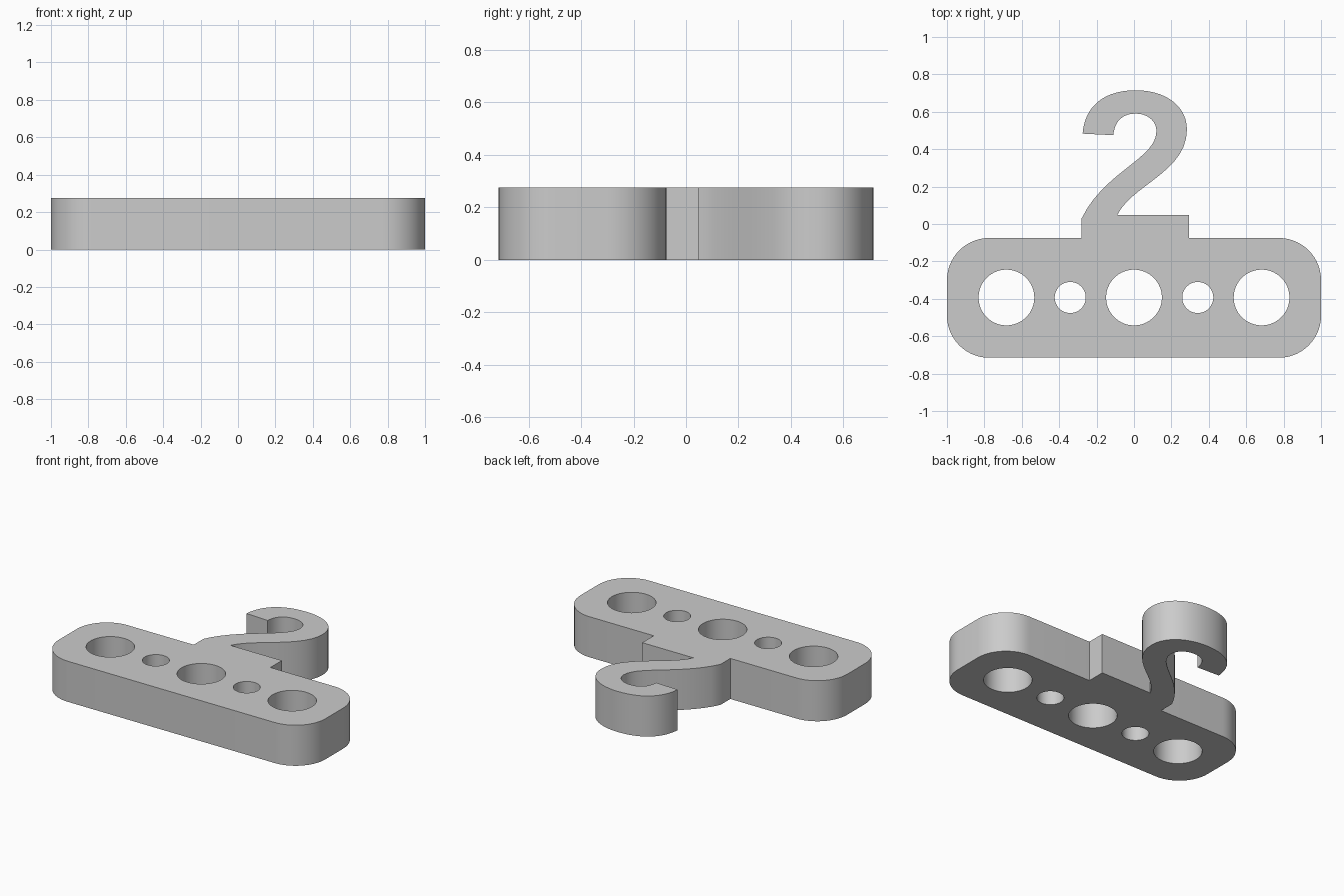
import bpy, bmesh, math
from mathutils import Vector
from mathutils.geometry import interpolate_bezier

old = bpy.data.objects.get("Cube")
if old:
    bpy.data.objects.remove(old, do_unlink=True)

HEIGHT = 0.275
PLATE_BOTTOM, PLATE_TOP, CORNER = -0.715, -0.075, 0.225


def arc(cx, cy, r, start, sweep, steps):
    """Points on a circular arc, angles in degrees."""
    angles = [math.radians(start + sweep * i / steps) for i in range(steps + 1)]
    return [(cx + r * math.cos(a), cy + r * math.sin(a)) for a in angles]


def bezier(a, b, c, d, steps=14):
    pts = interpolate_bezier(*[Vector((*p, 0)) for p in (a, b, c, d)], steps)
    return [(p.x, p.y) for p in pts]


# Curved hook: outer edge from the foot, round the bowl, and back along the inside
hook = [(0.295, PLATE_TOP), (0.295, 0.048), (-0.09, 0.048)]
hook += bezier((-0.09, 0.048), (-0.01, 0.21), (0.283, 0.28), (0.283, 0.505))
hook += bezier((0.283, 0.505), (0.283, 0.63), (0.17, 0.715), (0.01, 0.715))
hook += bezier((0.01, 0.715), (-0.15, 0.715), (-0.262, 0.64), (-0.275, 0.483))
hook += bezier((-0.11, 0.475), (-0.105, 0.55), (-0.06, 0.59), (0.008, 0.59))
hook += bezier((0.008, 0.59), (0.075, 0.59), (0.12, 0.55), (0.12, 0.495))
hook += bezier((0.12, 0.495), (0.12, 0.35), (-0.16, 0.28), (-0.28, 0.03))
hook += [(-0.28, PLATE_TOP)]

# Rounded plate outline, joined to the hook along its back edge
cx = 1 - CORNER
low, high = PLATE_BOTTOM + CORNER, PLATE_TOP - CORNER
outline = arc(-cx, high, CORNER, 90, 90, 14) + arc(-cx, low, CORNER, 180, 90, 14)
outline += arc(cx, low, CORNER, 270, 90, 14) + arc(cx, high, CORNER, 0, 90, 14)
outline += hook

# Row of alternating large and small holes
loops = [outline]
for i in range(-2, 3):
    radius = 0.083 if i % 2 else 0.149
    loops.append(arc(i * 0.341, -0.393, radius, 0, 360, 64)[:-1])

# Extrude the filled outline
curve = bpy.data.curves.new("plate_profile", "CURVE")
curve.dimensions = "2D"
curve.fill_mode = "BOTH"
curve.extrude = HEIGHT / 2
for loop in loops:
    clean = [p for i, p in enumerate(loop) if math.dist(p, loop[i - 1]) > 0.0005]
    spline = curve.splines.new("POLY")
    spline.points.add(len(clean) - 1)
    for point, (x, y) in zip(spline.points, clean):
        point.co = (x, y, 0, 1)
    spline.use_cyclic_u = True

profile = bpy.data.objects.new("plate_profile", curve)
bpy.context.collection.objects.link(profile)
bpy.context.view_layer.update()
graph = bpy.context.evaluated_depsgraph_get()
mesh = bpy.data.meshes.new_from_object(profile.evaluated_get(graph))
bpy.data.objects.remove(profile, do_unlink=True)

# Weld caps to walls and stand the part on the ground
bm = bmesh.new()
bm.from_mesh(mesh)
bmesh.ops.remove_doubles(bm, verts=bm.verts, dist=0.0002)
bmesh.ops.translate(bm, verts=bm.verts, vec=(0, 0, HEIGHT / 2))
bmesh.ops.recalc_face_normals(bm, faces=bm.faces)
bm.to_mesh(mesh)
bm.free()

# Single grey finish
grey = bpy.data.materials.new("plain_grey")
grey.use_nodes = True
colour = (0.6, 0.6, 0.6, 1)
grey.diffuse_color = colour
grey.node_tree.nodes["Principled BSDF"].inputs["Base Color"].default_value = colour
mesh.materials.clear()
mesh.materials.append(grey)

plate = bpy.data.objects.new("hooked_plate", mesh)
bpy.context.collection.objects.link(plate)
bpy.ops.object.select_all(action="DESELECT")
plate.select_set(True)
bpy.context.view_layer.objects.active = plate
bpy.ops.object.shade_smooth_by_angle(angle=math.radians(30))
